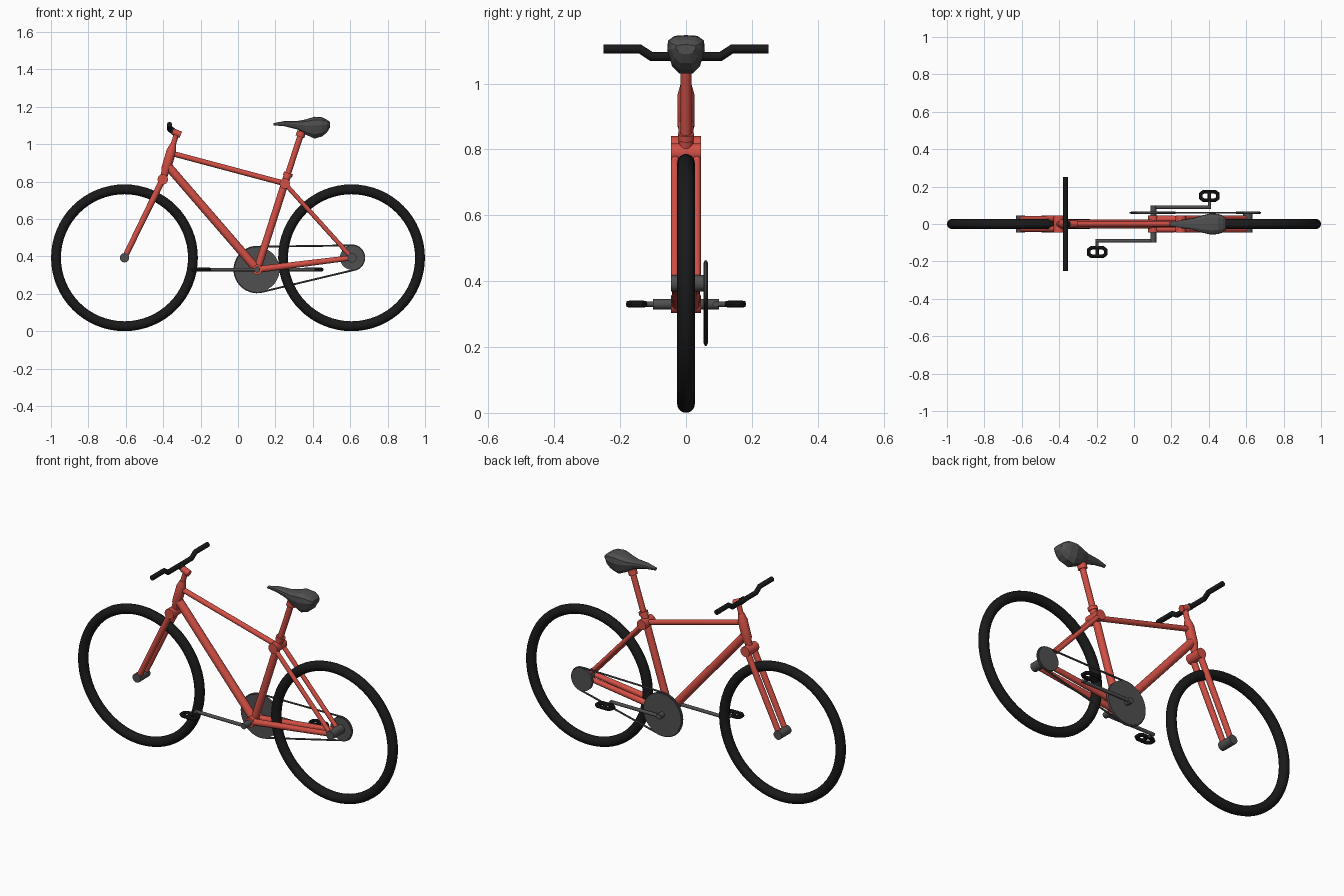
import bpy, bmesh
from math import radians, sin, cos, atan2, acos, hypot, pi

if "Cube" in bpy.data.objects:
    bpy.data.objects.remove(bpy.data.objects["Cube"])


def material(name, rgb):
    m = bpy.data.materials.new(name)
    m.diffuse_color = (*rgb, 1)
    m.use_nodes = True
    m.node_tree.nodes["Principled BSDF"].inputs["Base Color"].default_value = m.diffuse_color
    return m


RED = material("red_paint", (0.65, 0.08, 0.06))
BLACK = material("black_rubber", (0.01, 0.01, 0.01))
GREY = material("dark_grey", (0.08, 0.08, 0.08))


def finish(name, mesh, mat, smooth=True):
    bm = bmesh.new()
    bm.from_mesh(mesh)
    bmesh.ops.remove_doubles(bm, verts=bm.verts, dist=1e-5)
    bmesh.ops.recalc_face_normals(bm, faces=bm.faces)
    bm.to_mesh(mesh)
    bm.free()
    for p in mesh.polygons:
        p.use_smooth = smooth
    if smooth:
        mesh.set_sharp_from_angle(angle=radians(35))
    mesh.materials.clear()
    mesh.materials.append(mat)
    ob = bpy.data.objects.new(name, mesh)
    bpy.context.collection.objects.link(ob)
    return ob


def tube(name, pts, r, mat, sides=16, closed=False):
    """Round tube along points; r is one radius or one per point."""
    radii = r if isinstance(r, (list, tuple)) else [r] * len(pts)
    cu = bpy.data.curves.new(name, 'CURVE')
    cu.dimensions = '3D'
    cu.bevel_depth = 1
    cu.bevel_resolution = (sides - 4) // 2
    cu.use_fill_caps = True
    sp = cu.splines.new('POLY')
    sp.points.add(len(pts) - 1)
    sp.use_cyclic_u = closed
    for p, co, rad in zip(sp.points, pts, radii):
        p.co = (*co, 1)
        p.radius = rad
    tmp = bpy.data.objects.new(name + "_path", cu)
    mesh = bpy.data.meshes.new_from_object(tmp)
    bpy.data.objects.remove(tmp)
    bpy.data.curves.remove(cu)
    return finish(name, mesh, mat)


def cross(name, x, z, y0, y1, r, mat, sides=16):
    """Cylinder lying across the bike."""
    return tube(name, [(x, y0, z), (x, y1, z)], r, mat, sides)


FRONT, REAR, CRANK, SEAT = (-0.607, 0.393), (0.609, 0.393), (0.103, 0.33), (0.25, 0.79)
CROWN = (-0.402, 0.812)

# Tyres
for name, x in (("front_tyre", -0.607), ("rear_tyre", 0.607)):
    ring = [(x + 0.366 * cos(a), 0, 0.393 + 0.366 * sin(a))
            for a in (2 * pi * i / 64 for i in range(64))]
    tube(name, ring, 0.027, BLACK, 14, True)

# Hubs and cross pieces
cross("front_hub", *FRONT, -0.045, 0.045, 0.025, GREY)
cross("rear_hub", *REAR, -0.045, 0.066, 0.025, GREY)
cross("fork_crown", *CROWN, -0.045, 0.045, 0.028, RED)
cross("seat_cluster", *SEAT, -0.045, 0.045, 0.028, RED)
cross("crank_shell", *CRANK, -0.045, 0.045, 0.027, RED)

# Paired fork legs and stays
for side, s in (("left", -1), ("right", 1)):
    for name, a, b, r0, r1 in (("fork_leg", CROWN, FRONT, 0.017, 0.015),
                               ("chain_stay", CRANK, REAR, 0.018, 0.014),
                               ("seat_stay", SEAT, REAR, 0.012, 0.012)):
        y = s * (0.045 - r0)
        tube(f"{name}_{side}", [(a[0], y, a[1]), (b[0], y, b[1])], [r0, r1], RED)

# Main frame tubes
tube("down_tube", [(0.103, 0, 0.33), (-0.372, 0, 0.88)], 0.023, RED)
tube("seat_tube", [(0.103, 0, 0.33), (0.25, 0, 0.79), (0.268, 0, 0.845)], 0.02, RED)
tube("top_tube", [(0.25, 0, 0.79), (-0.35, 0, 0.95)], 0.0145, RED)
tube("seat_collar", [(0.264, 0, 0.829), (0.27, 0, 0.847)], 0.025, RED)
tube("seat_post", [(0.26, 0, 0.82), (0.347, 0, 1.085)], 0.016, RED)
tube("seat_clamp", [(0.331, 0, 1.04), (0.34, 0, 1.068)], 0.024, RED)
tube("head_tube", [(-0.402, 0, 0.812), (-0.39, 0, 0.85), (-0.383, 0, 0.872),
                   (-0.356, 0, 0.965), (-0.346, 0, 1.0)],
     [0.018, 0.02, 0.026, 0.026, 0.016], RED)
tube("steerer", [(-0.35, 0, 0.985), (-0.326, 0, 1.065)], 0.014, RED)
tube("stem", [(-0.306, 0, 1.05), (-0.348, 0, 1.068)], 0.018, RED)

# Handlebar
tube("bar_clamp", [(-0.345, 0, 1.067), (-0.366, 0, 1.085)], 0.017, BLACK)
tube("handlebar", [(-0.366, -0.25, 1.105), (-0.366, -0.14, 1.105),
                   (-0.366, -0.105, 1.082), (-0.366, 0.105, 1.082),
                   (-0.366, 0.14, 1.105), (-0.366, 0.25, 1.105)], 0.0138, BLACK)

# Drive discs and chain
cross("chainring", *CRANK, 0.053, 0.067, 0.119, GREY, 48)
cross("sprocket", *REAR, 0.053, 0.067, 0.064, GREY, 40)
R, r = 0.122, 0.066
dx, dz = REAR[0] - CRANK[0], REAR[1] - CRANK[1]
base, half = atan2(dz, dx), acos((R - r) / hypot(dx, dz))
path = []
for (cx, cz), rad, a0, a1 in ((CRANK, R, base + half, base + 2 * pi - half),
                              (REAR, r, base - half, base + half)):
    for i in range(25):
        a = a0 + (a1 - a0) * i / 24
        path.append((cx + rad * cos(a), 0.06, cz + rad * sin(a)))
tube("chain", path, 0.005, GREY, 8, True)

# Cranks and pedals
cross("crank_spindle", *CRANK, -0.1, 0.1, 0.016, GREY)
for side, s in (("left", -1), ("right", 1)):
    x, z = CRANK[0] + s * 0.3, CRANK[1]
    tube(f"crank_arm_{side}", [(CRANK[0], s * 0.09, z), (x + s * 0.008, s * 0.09, z)],
         0.0095, GREY, 12)
    cross(f"pedal_axle_{side}", x, z, s * 0.088, s * 0.125, 0.008, GREY, 12)
    cross(f"pedal_core_{side}", x, z, s * 0.12, s * 0.18, 0.009, BLACK, 12)
    quarter = [(0.045, 0.012), (0.03, 0.023)]
    ring = (quarter + [(-a, b) for a, b in quarter[::-1]]
            + [(-a, -b) for a, b in quarter] + [(a, -b) for a, b in quarter[::-1]])
    tube(f"pedal_frame_{side}", [(x + a, s * 0.15 + b, z) for a, b in ring],
         0.0105, BLACK, 8, True)

# Saddle: x, half width, top, bottom of each section
sections = [(0.19, 0.01, 1.113, 1.101), (0.25, 0.02, 1.124, 1.096),
            (0.32, 0.032, 1.125, 1.078), (0.36, 0.045, 1.132, 1.052),
            (0.41, 0.057, 1.147, 1.03), (0.45, 0.054, 1.144, 1.042),
            (0.475, 0.045, 1.132, 1.062), (0.492, 0.03, 1.118, 1.09)]
outline = [(0, 1), (0.6, 0.98), (0.96, 0.86), (1, 0.6), (0.75, 0.2), (0.35, 0)]
outline += [(-a, b) for a, b in outline[:0:-1]]
bm = bmesh.new()
rings = [[bm.verts.new((x, w * a, lo + (hi - lo) * b)) for a, b in outline]
         for x, w, hi, lo in sections]
n = len(outline)
for p, q in zip(rings, rings[1:]):
    for i in range(n):
        bm.faces.new((p[i], p[(i + 1) % n], q[(i + 1) % n], q[i]))
bm.faces.new(rings[0])
bm.faces.new(rings[-1])
saddle = bpy.data.meshes.new("saddle")
bm.to_mesh(saddle)
bm.free()
finish("saddle", saddle, GREY, smooth=False)
